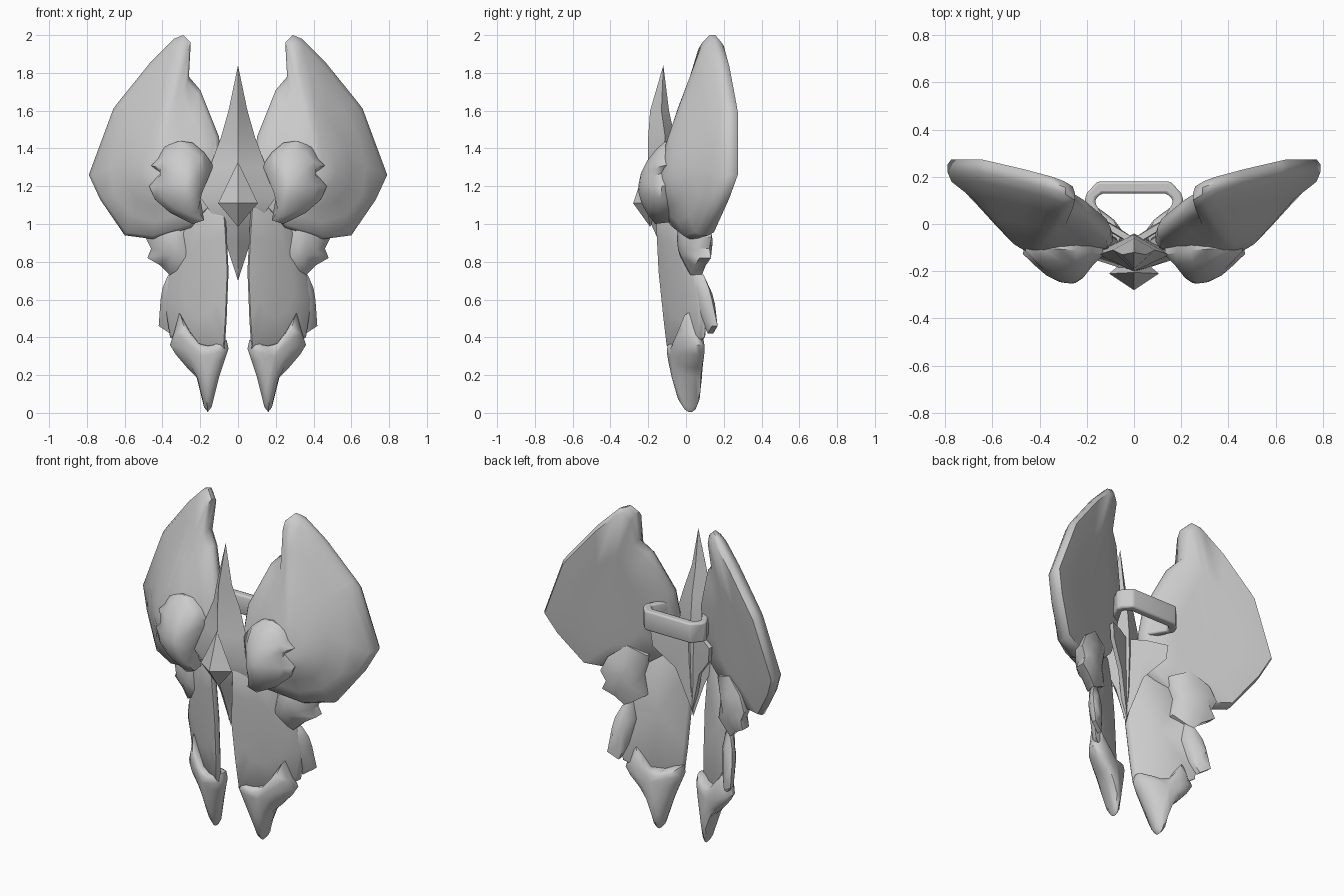
import bpy, bmesh, math

if "Cube" in bpy.data.objects:
    bpy.data.objects.remove(bpy.data.objects["Cube"], do_unlink=True)

grey = bpy.data.materials.new("plain_grey")
grey.use_nodes = True
grey.diffuse_color = (0.6, 0.6, 0.6, 1)
grey.node_tree.nodes["Principled BSDF"].inputs["Base Color"].default_value = (0.6, 0.6, 0.6, 1)


def finish(name, bm, angle, mirrored):
    bmesh.ops.remove_doubles(bm, verts=bm.verts, dist=0.0005)
    bmesh.ops.recalc_face_normals(bm, faces=bm.faces)
    mesh = bpy.data.meshes.new(name)
    bm.to_mesh(mesh)
    bm.free()
    mesh.materials.append(grey)
    obj = bpy.data.objects.new(name, mesh)
    bpy.context.collection.objects.link(obj)
    if mirrored:
        obj.modifiers.new("mirror", 'MIRROR')
    bpy.ops.object.select_all(action='DESELECT')
    obj.select_set(True)
    bpy.context.view_layer.objects.active = obj
    bpy.ops.object.shade_smooth_by_angle(angle=math.radians(angle))
    return obj


def bridge(bm, rings):
    for a, b in zip(rings, rings[1:]):
        for i in range(len(a)):
            j = (i + 1) % len(a)
            bm.faces.new((a[i], a[j], b[j], b[i]))


def soften(points, times):
    """Round off an outline by averaging each point with its neighbours."""
    for _ in range(times):
        n = len(points)
        points = [tuple((points[i - 1][k] + 2 * points[i][k] + points[(i + 1) % n][k]) / 4 for k in (0, 1))
                  for i in range(n)]
    return points


def plate(name, outline, centre, slope, profile):
    """Armour plate: outline in x-z, lying on a sloped plane, with a (scale, depth) profile."""
    bm = bmesh.new()
    a, b, c = slope
    cx, cz = centre
    rings = []
    for s, depth in profile:
        ring = []
        for px, pz in soften(outline, round((1 - s) * 5)):
            x, z = cx + (px - cx) * s, cz + (pz - cz) * s
            ring.append(bm.verts.new((x, a + b * x + c * z + depth, z)))
        rings.append(ring)
    bridge(bm, rings)
    return finish(name, bm, 48, True)


def blade(name, sections, angle):
    """Ridged blade: stations of (z, half width, front y, edge y, back y)."""
    bm = bmesh.new()
    rings = [[bm.verts.new(p) for p in ((0, f, z), (w, e, z), (0, b, z), (-w, e, z))]
             for z, w, f, e, b in sections]
    bridge(bm, rings)
    bmesh.ops.dissolve_degenerate(bm, edges=bm.edges, dist=0.0005)
    return finish(name, bm, angle, False)


# Large swept side wings, fullest low on the front
plate("wing",
      [(.25, 1.96), (.29, 2.0), (.34, 1.98), (.46, 1.86), (.63, 1.65), (.66, 1.61), (.79, 1.26),
       (.73, 1.13), (.6, .94), (.45, .92), (.25, .98), (.12, 1.1), (.09, 1.3), (.1, 1.46),
       (.2, 1.71), (.26, 1.78)],
      (.45, 1.26), (-.305, .43, .16),
      [(0, -.21), (.3, -.195), (.55, -.145), (.78, -.09), (.95, -.05), (1, -.015),
       (1, .015), (.95, .045), (.6, .055), (0, .04)])

# Rounded pads with a notched outer edge
plate("shoulder_pad",
      [(.13, 1.31), (.18, 1.38), (.24, 1.43), (.31, 1.44), (.39, 1.41), (.42, 1.35), (.46, 1.31),
       (.41, 1.27), (.47, 1.2), (.44, 1.13), (.36, 1.06), (.24, 1.0), (.18, 1.02), (.2, 1.14)],
      (.27, 1.21), (-.295, .05, .12),
      [(0, -.115), (.3, -.11), (.6, -.085), (.85, -.045), (1, 0), (.95, .08), (0, .1)])

# Hip flare below each wing
plate("hip_flare",
      [(.24, 1.05), (.27, .92), (.25, .8), (.36, .73), (.41, .78), (.48, .82), (.46, .87),
       (.49, .93), (.45, 1.02), (.35, 1.1)],
      (.36, .92), (-.09, .4, 0),
      [(0, -.09), (.6, -.08), (1, -.03), (1, .03), (.6, .06), (0, .06)])

# Long leg plates, angled backwards towards the outside
plate("leg_plate",
      [(.07, 1.1), (.06, .95), (.05, .75), (.06, .5), (.07, .34), (.22, .32), (.36, .4),
       (.39, .6), (.36, .75), (.3, 1.0), (.2, 1.12)],
      (.2, .7), (-.095, .6, -.08),
      [(0, -.04), (.6, -.037), (.95, -.025), (1, -.01), (1, .01), (.95, .02), (0, .02)])

# Outer skirts of the legs
plate("leg_skirt",
      [(.32, .76), (.37, .73), (.4, .66), (.41, .6), (.42, .46), (.36, .42), (.33, .5), (.3, .65)],
      (.37, .58), (.025, .5, -.18),
      [(0, -.045), (.7, -.04), (1, -.015), (1, .015), (.7, .035), (0, .035)])

# Pointed feet with a raised outer horn
plate("foot",
      [(.31, .53), (.34, .42), (.36, .36), (.33, .31), (.27, .24), (.22, .19), (.18, .03),
       (.16, .005), (.14, .03), (.10, .19), (.07, .28), (.05, .34), (.06, .385), (.1, .38),
       (.15, .36), (.22, .37), (.26, .44)],
      (.19, .3), (-.035, .36, -.1),
      [(0, -.085), (.5, -.08), (.8, -.06), (.95, -.03), (1, -.01), (1, .01), (.95, .03), (.8, .055),
       (.5, .07), (0, .075)])

# Central spiked body and faceted gem
blade("centre_spike", [
    (1.84, 0, -.12, -.12, -.12), (1.6, .05, -.19, -.13, -.09), (1.46, .09, -.2, -.11, -.06),
    (1.3, .15, -.2, -.13, -.045), (1.14, .2, -.205, -.14, -.04), (1.0, .1, -.185, -.11, -.045),
    (.9, .065, -.14, -.08, -.05), (.7, 0, -.07, -.07, -.07)], 35)
blade("gem", [
    (1.33, 0, -.205, -.205, -.205), (1.11, .105, -.28, -.21, -.12), (.985, 0, -.19, -.19, -.19)], 25)

# Flanges sweeping back from the body to the wings
plate("back_flange",
      [(0, 1.24), (.1, 1.24), (.2, 1.22), (.19, 1.13), (.08, 1.0), (.05, .9), (0, .74)],
      (.08, 1.1), (-.075, .6, 0),
      [(0, -.02), (1, -.015), (1, .015), (0, .02)])

# Back grip: a strap bent around the rear
bm = bmesh.new()
outer = [(.15, -.02), (.21, .1), (.2, .13), (.155, .18)]
inner = [(.1, -.02), (.165, .09), (.16, .11), (.135, .13)]
half = list(zip(outer, inner))
path = half + [((-o[0], o[1]), (-i[0], i[1])) for o, i in reversed(half)]
rings = [[bm.verts.new(p) for p in ((*o, 1.285), (*o, 1.405), (*i, 1.405), (*i, 1.285))] for o, i in path]
bridge(bm, rings)
bm.faces.new(rings[0])
bm.faces.new(rings[-1])
grip = finish("back_grip", bm, 50, False)
bevel = grip.modifiers.new("bevel", 'BEVEL')
bevel.width = 0.014
bevel.segments = 2
